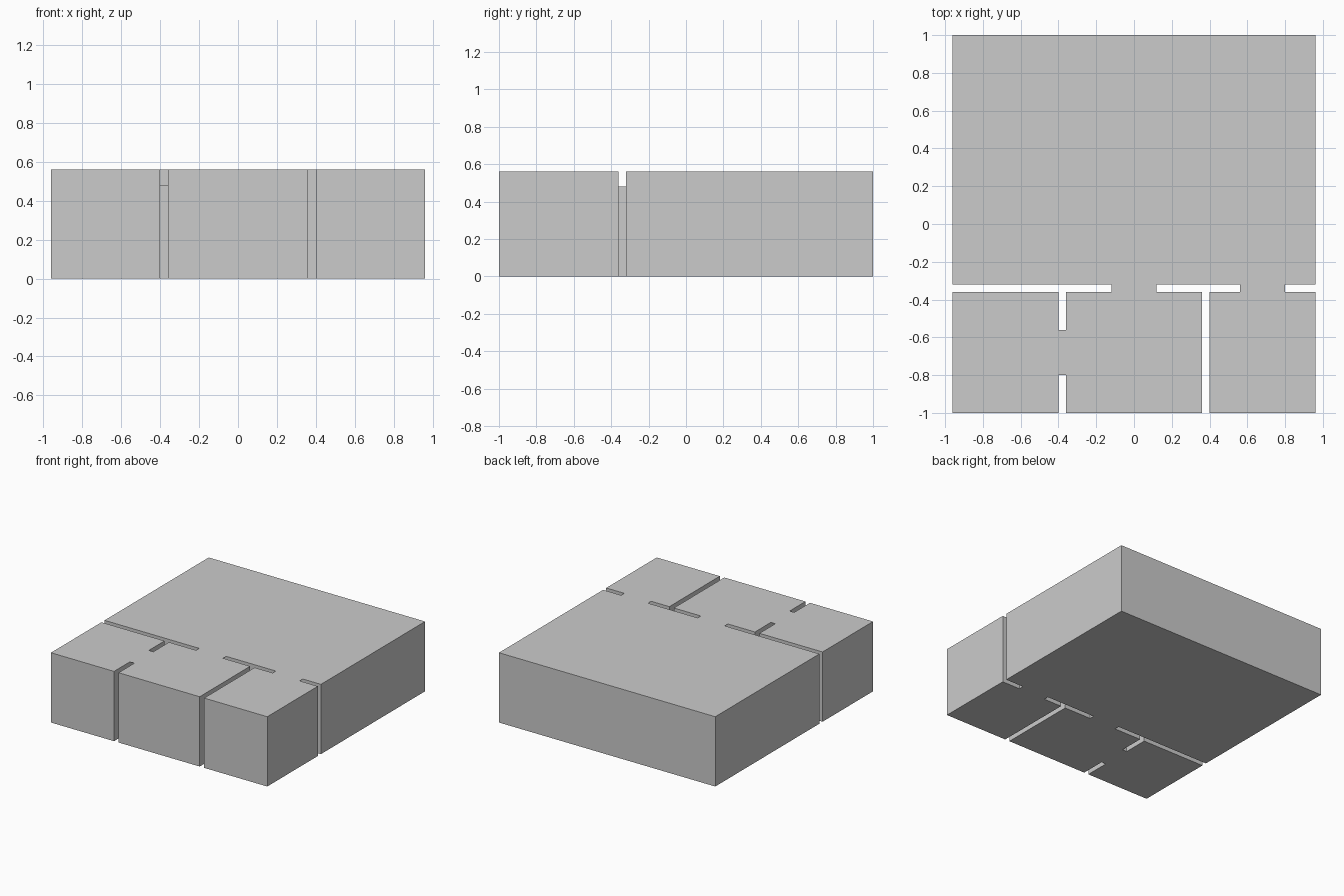
import bpy, bmesh

if "Cube" in bpy.data.objects:
    bpy.data.objects.remove(bpy.data.objects["Cube"])

ROOM_H = 0.56
DOOR_H = 0.48


def box(name, x0, x1, y0, y1, height):
    """Axis-aligned block standing on the ground."""
    bm = bmesh.new()
    bmesh.ops.create_cube(bm, size=1)
    for v in bm.verts:
        v.co = (x0 if v.co.x < 0 else x1,
                y0 if v.co.y < 0 else y1,
                0 if v.co.z < 0 else height)
    add(name, bm)


def sheet(name, x0, x1, y0, y1, z):
    """Thin flat panel facing up."""
    bm = bmesh.new()
    bm.faces.new([bm.verts.new((x, y, z)) for x, y in
                  ((x0, y0), (x1, y0), (x1, y1), (x0, y1))])
    add(name, bm)


def add(name, bm):
    mesh = bpy.data.meshes.new(name)
    bm.to_mesh(mesh)
    bm.free()
    bpy.context.collection.objects.link(bpy.data.objects.new(name, mesh))


# Room volumes, separated by narrow wall gaps
rooms = {
    "main_room": (-0.96, 0.96, -0.32, 1.0),
    "left_room": (-0.96, -0.40, -1.0, -0.36),
    "middle_room": (-0.36, 0.36, -1.0, -0.36),
    "right_room": (0.40, 0.96, -1.0, -0.36),
}
for name, bounds in rooms.items():
    box(name, *bounds, ROOM_H)

# Doorways: lower passage blocks, bridged by the flush ceiling sheet
doors = {
    "middle_door": (-0.12, 0.12, -0.36, -0.32),
    "right_door": (0.56, 0.80, -0.36, -0.32),
    "side_door": (-0.40, -0.36, -0.80, -0.56),
}
for name, bounds in doors.items():
    box(name, *bounds, DOOR_H)
    sheet(name + "_ceiling", *bounds, ROOM_H)
